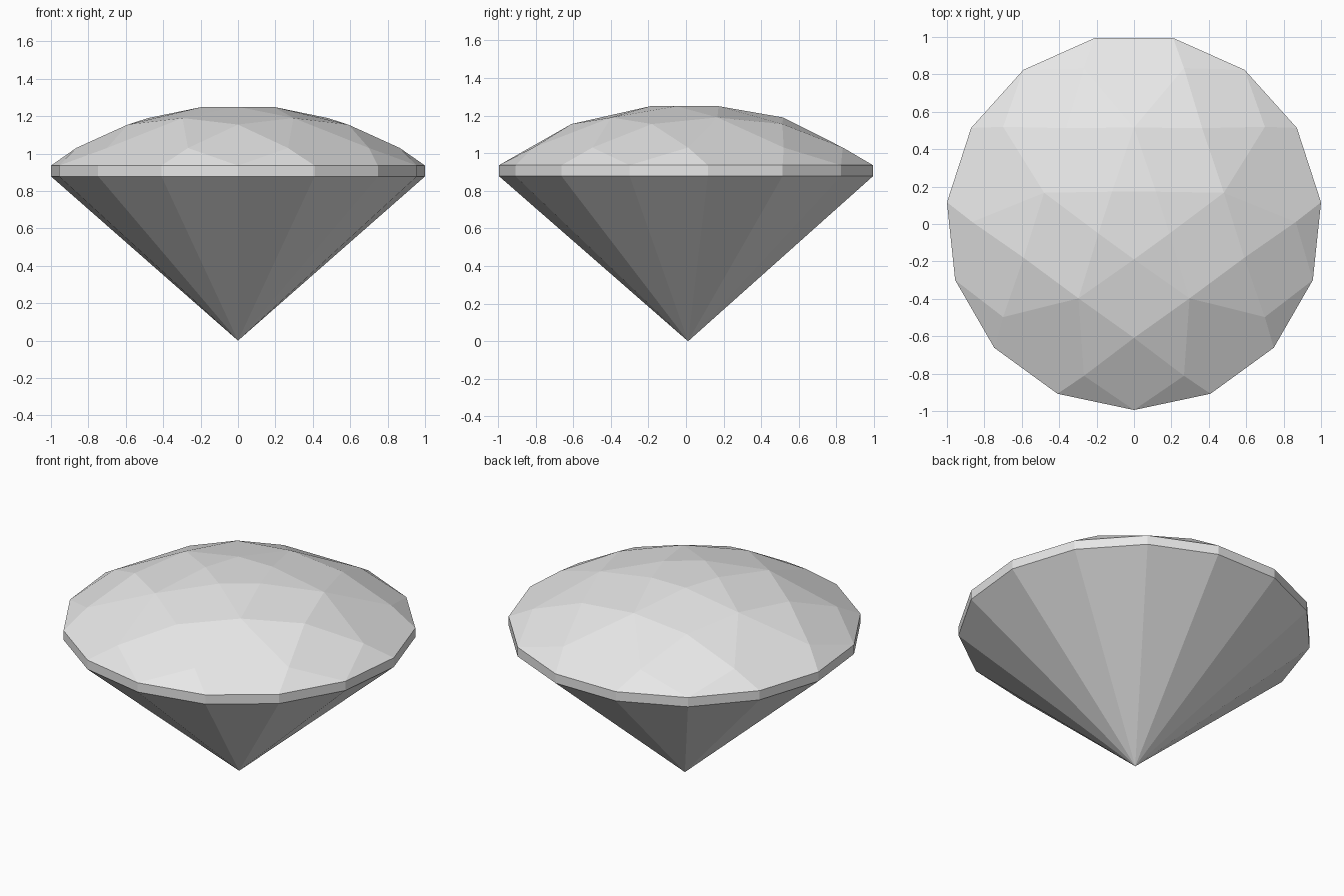
import bpy
import bmesh
from math import cos, sin, radians

default = bpy.data.objects.get("Cube")
if default:
    bpy.data.objects.remove(default, do_unlink=True)

FOLD = 5                 # the crown repeats five times around
SIDES = FOLD * 3         # girdle sides
CENTRE_Y = 0.011
GIRDLE_R, GIRDLE_TOP, GIRDLE_BOTTOM = 1.0055, 0.936, 0.878

grey = bpy.data.materials.new("gem_grey")
grey.use_nodes = True
grey.diffuse_color = (0.8, 0.8, 0.8, 1)
grey.node_tree.nodes["Principled BSDF"].inputs["Base Color"].default_value = (0.8, 0.8, 0.8, 1)


def ring(bm, count, radius, z, offset=0):
    """Evenly spaced vertices, counted from the front, turned by offset degrees."""
    verts = []
    for i in range(count):
        a = radians(-90 + offset + 360 * i / count)
        verts.append(bm.verts.new((radius * cos(a), radius * sin(a) + CENTRE_Y, z)))
    return verts


def finish(bm, name):
    mesh = bpy.data.meshes.new(name)
    bm.to_mesh(mesh)
    bm.free()
    mesh.materials.append(grey)
    obj = bpy.data.objects.new(name, mesh)
    bpy.context.collection.objects.link(obj)


# Crown: flat table surrounded by star, kite and break facets
bm = bmesh.new()
table = ring(bm, FOLD, 0.2, 1.25)
star = ring(bm, FOLD, 0.505, 1.19, 36)
kite = ring(bm, FOLD, 0.62, 1.155)
left = ring(bm, FOLD, 0.865, 1.03, -18)
right = ring(bm, FOLD, 0.865, 1.03, 18)
rim = ring(bm, SIDES, GIRDLE_R, GIRDLE_TOP)
bm.faces.new(table)
for k in range(FOLD):
    n = (k + 1) % FOLD
    g = 3 * k
    for facet in (
        (table[k], star[k], table[n]),
        (table[k], star[k - 1], kite[k], star[k]),
        (kite[k], left[k], rim[g], right[k]),
        (star[k], kite[k], right[k]),
        (star[k], left[n], kite[n]),
        (right[k], rim[g], rim[g + 1]),
        (left[k], rim[g - 1], rim[g]),
        (star[k], right[k], rim[g + 1], rim[g + 2], left[n]),
    ):
        bm.faces.new(facet)
finish(bm, "crown")

# Girdle: narrow upright band
bm = bmesh.new()
low = ring(bm, SIDES, GIRDLE_R, GIRDLE_BOTTOM)
high = ring(bm, SIDES, GIRDLE_R, GIRDLE_TOP)
for i in range(SIDES):
    n = (i + 1) % SIDES
    bm.faces.new((low[i], low[n], high[n], high[i]))
finish(bm, "girdle")

# Pavilion: cone of flat facets down to the point
bm = bmesh.new()
edge = ring(bm, SIDES, GIRDLE_R, GIRDLE_BOTTOM)
tip = bm.verts.new((0, CENTRE_Y, 0))
for i in range(SIDES):
    bm.faces.new((edge[i], tip, edge[(i + 1) % SIDES]))
finish(bm, "pavilion")
